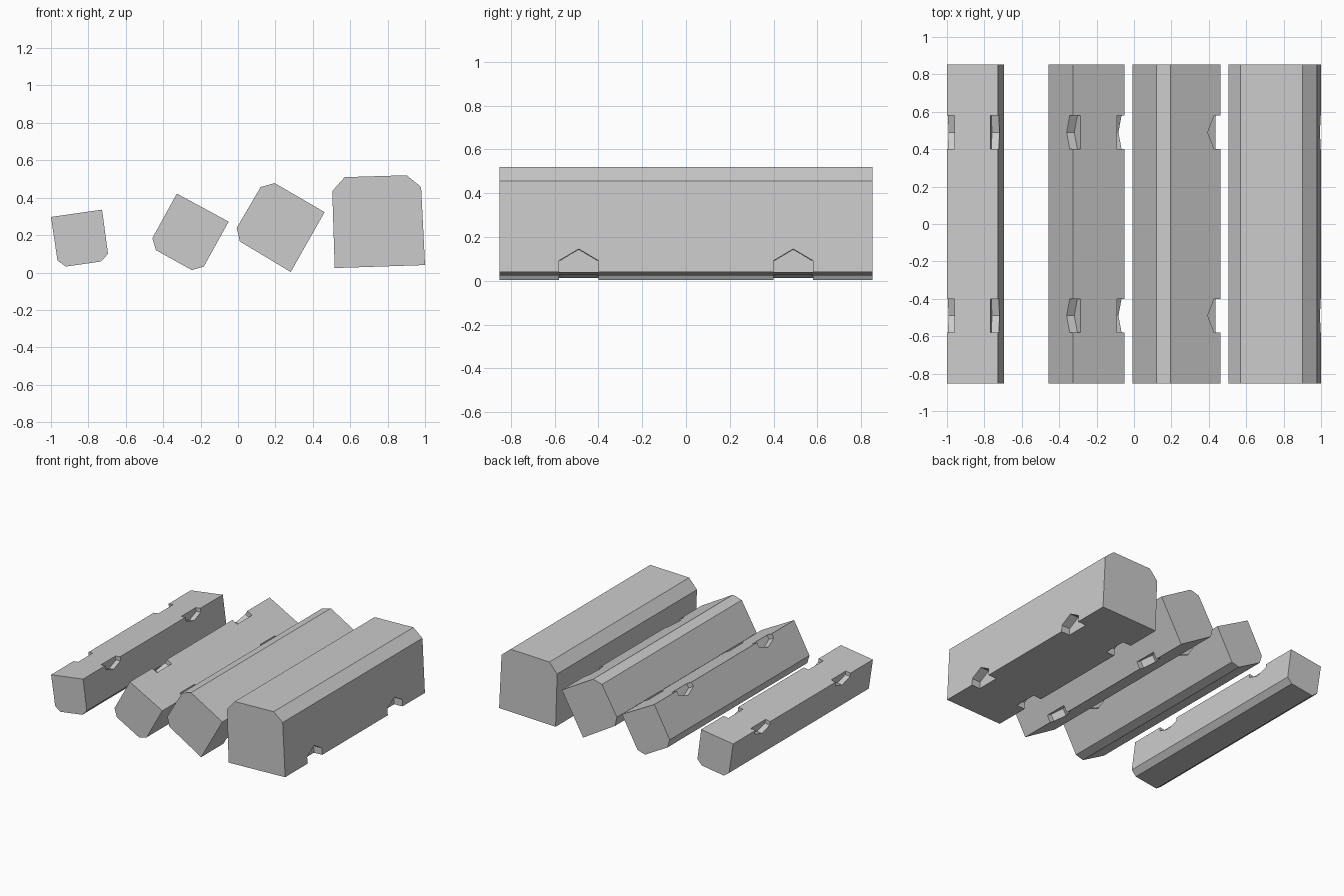
import bpy, bmesh
from mathutils import Vector

if "Cube" in bpy.data.objects:
    bpy.data.objects.remove(bpy.data.objects["Cube"])

HALF_LEN = 0.853      # half length of every block along y
NOTCH_Y = 0.49        # notch centre distance from the middle
NOTCH_W = 0.09        # notch half width


def add_prism(bm, ring, shift):
    """Closed prism from a ring of points, extruded by shift."""
    a = [bm.verts.new(p) for p in ring]
    b = [bm.verts.new(p + shift) for p in ring]
    n = len(ring)
    bm.faces.new(a)
    bm.faces.new(b[::-1])
    for i in range(n):
        j = (i + 1) % n
        bm.faces.new((a[i], b[i], b[j], a[j]))


def finish(bm, name):
    bmesh.ops.recalc_face_normals(bm, faces=bm.faces)
    mesh = bpy.data.meshes.new(name)
    bm.to_mesh(mesh)
    bm.free()
    ob = bpy.data.objects.new(name, mesh)
    bpy.context.collection.objects.link(ob)
    return ob


def make_block(name, profile):
    """Chamfered block; the first two profile points span its notched base."""
    pts = [Vector((x, 0, z)) for x, z in profile]
    bm = bmesh.new()
    add_prism(bm, [p - Vector((0, HALF_LEN, 0)) for p in pts],
              Vector((0, 2 * HALF_LEN, 0)))
    block = finish(bm, name)

    # house-shaped notches along both base edges, scaled by base width
    width = (pts[1] - pts[0]).length
    wall, peak, depth, over = 0.108 * width, 0.218 * width, 0.147 * width, 0.03
    bm = bmesh.new()
    for corner, other, side in ((pts[0], pts[1], pts[5]), (pts[1], pts[0], pts[2])):
        inward = (other - corner).normalized()
        up = (side - corner).normalized()
        for yc in (-NOTCH_Y, NOTCH_Y):
            outline = [(-NOTCH_W, -over), (NOTCH_W, -over), (NOTCH_W, wall),
                       (0, peak), (-NOTCH_W, wall)]
            ring = [corner - inward * over + up * h + Vector((0, yc + y, 0))
                    for y, h in outline]
            add_prism(bm, ring, inward * (over + depth))
    cutter = finish(bm, name + "_notch_cutter")
    cutter.hide_render = True

    mod = block.modifiers.new("notches", 'BOOLEAN')
    mod.operation = 'DIFFERENCE'
    mod.solver = 'EXACT'
    mod.object = cutter
    bpy.context.view_layer.objects.active = block
    bpy.ops.object.modifier_apply(modifier=mod.name)
    bpy.data.objects.remove(cutter)


# four blocks from small to large, each rolled to a different angle
make_block("small_block", [(-1.0, .297), (-.727, .336), (-.695, .10),
                           (-.733, .059), (-.92, .032), (-.965, .064)])
make_block("medium_block", [(-.327, .422), (-.05, .272), (-.183, .032),
                            (-.247, .013), (-.439, .12), (-.458, .184)])
make_block("large_block", [(.463, .323), (.282, .003), (.01, .166),
                           (-.007, .238), (.121, .457), (.196, .478)])
make_block("largest_block", [(1.0, .04), (.517, .024), (.504, .435),
                             (.57, .51), (.902, .52), (.979, .457)])
